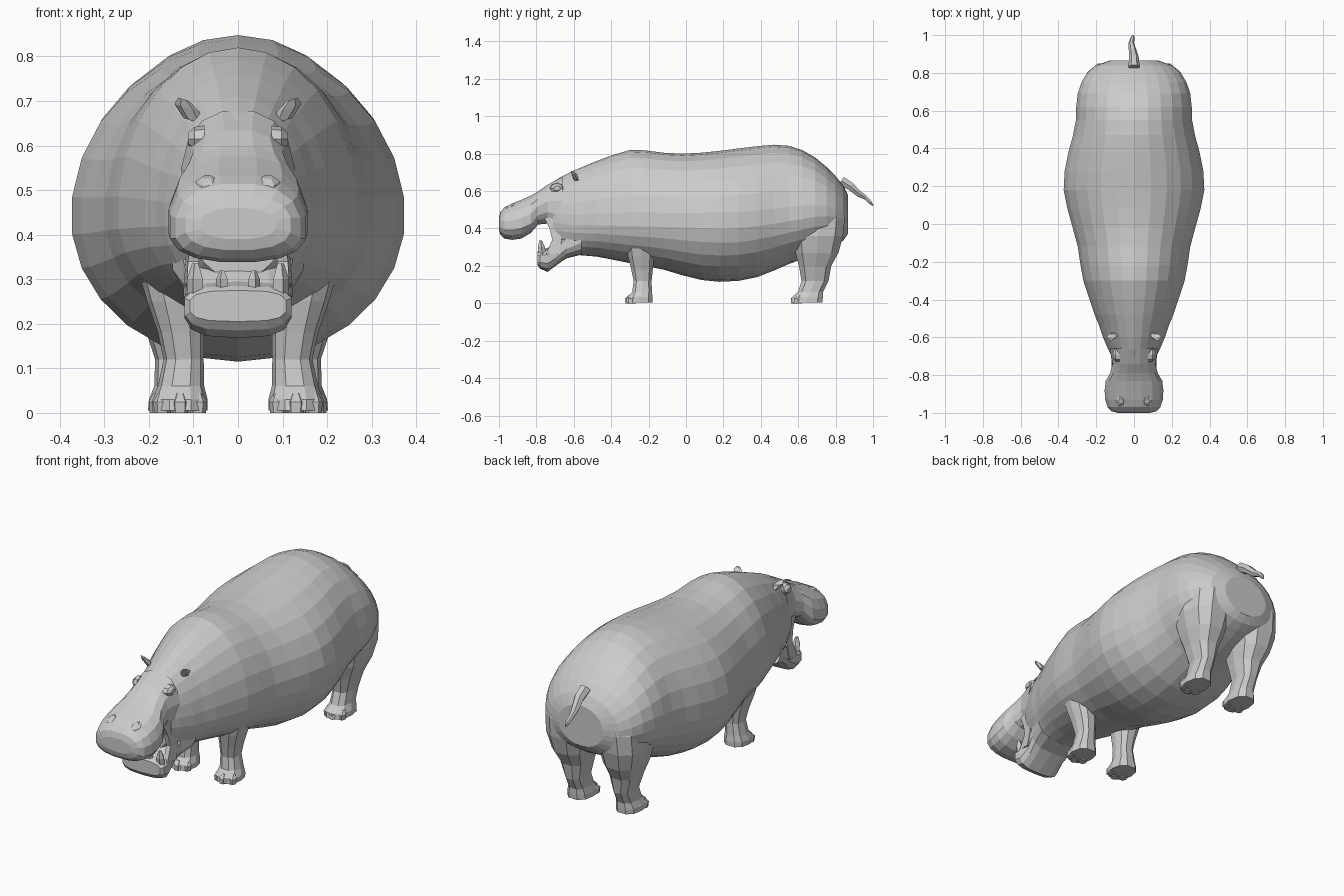
import bpy, bmesh
from math import sin, cos, pi, copysign
from mathutils import Vector


def make(name, rings, cap_start=True, cap_end=True):
    """Skin a list of equal-length point rings into one flat-shaded object."""
    bm = bmesh.new()
    vs = [[bm.verts.new(p) for p in r] for r in rings]
    n = len(vs[0])
    for a, b in zip(vs, vs[1:]):
        for i in range(n):
            j = (i + 1) % n
            bm.faces.new((a[i], a[j], b[j], b[i]))
    if cap_start:
        bm.faces.new(vs[0])
    if cap_end:
        bm.faces.new(vs[-1])
    bmesh.ops.recalc_face_normals(bm, faces=bm.faces)
    me = bpy.data.meshes.new(name)
    bm.to_mesh(me)
    bm.free()
    ob = bpy.data.objects.new(name, me)
    bpy.context.collection.objects.link(ob)
    return ob


def power(v, e):
    return copysign(abs(v) ** e, v)


def y_ring(y, low, high, half, mid, n=26, e=1.0, slant=0.0):
    """Upright cross-section with its widest point at height mid."""
    pts = []
    for i in range(n):
        a = 2 * pi * (i + 0.5) / n
        s, c = power(sin(a), e), power(cos(a), e)
        z = mid + s * ((high - mid) if s > 0 else (mid - low))
        pts.append((half * c, y + slant * (z - mid), z))
    return pts


def z_ring(side, z, x, y, hx, hy, n=10):
    """Level cross-section of a leg."""
    return [(side * (x + hx * power(cos(2 * pi * i / n), 0.8)),
             y + hy * power(sin(2 * pi * i / n), 0.8), z) for i in range(n)]


# Barrel body, neck and back of the head: y, bottom, top, half width, widest z
body = [
    (-0.71, .30, .65, .115, .45), (-0.67, .27, .675, .135, .45),
    (-0.60, .26, .71, .165, .44), (-0.54, .255, .735, .185, .44),
    (-0.48, .25, .76, .21, .44), (-0.40, .235, .79, .237, .44),
    (-0.30, .215, .82, .27, .44), (-0.22, .20, .818, .285, .44),
    (-0.12, .18, .805, .30, .44), (-0.02, .15, .80, .327, .44),
    (0.08, .125, .805, .355, .44), (0.18, .115, .815, .375, .44),
    (0.28, .12, .828, .37, .44), (0.38, .14, .84, .35, .45),
    (0.47, .175, .848, .325, .46), (0.55, .21, .842, .31, .47),
    (0.62, .235, .82, .308, .48), (0.69, .26, .78, .30, .49),
    (0.75, .285, .73, .28, .49), (0.80, .31, .68, .25, .48),
    (0.84, .335, .63, .205, .47), (0.865, .37, .58, .13, .47),
]
make("body", [y_ring(*r) for r in body])

# Upper snout with a broad, drooping muzzle
snout = [
    (-0.66, .38, .68, .13, .50), (-0.74, .425, .636, .115, .51),
    (-0.79, .42, .60, .128, .49), (-0.83, .375, .578, .152, .44),
    (-0.88, .345, .556, .158, .42), (-0.93, .338, .535, .155, .41),
    (-0.97, .345, .515, .142, .41), (-0.992, .365, .49, .12, .42),
    (-1.0, .39, .46, .085, .42),
]
make("upper_snout", [y_ring(*r, n=16, e=0.8) for r in snout], cap_start=False)

# Dropped lower jaw
jaw = [
    (-0.56, .26, .42, .15, .36), (-0.64, .24, .39, .125, .32),
    (-0.69, .205, .335, .115, .27), (-0.74, .168, .295, .122, .24),
    (-0.78, .185, .285, .122, .24), (-0.795, .205, .275, .11, .24),
]
make("lower_jaw", [y_ring(*r, n=14, e=0.65) for r in jaw], cap_start=False)

for side, tag in ((-1, "left"), (1, "right")):
    # Raised cheek wall linking the jaw with the mouth corner
    make("mouth_corner_" + tag,
         [[(side * (x + dx), y + dy, z)
           for dx, dy in ((-.012, -w), (.012, -w), (.018, w), (-.012, w))]
          for x, y, z, w in ((.105, -.715, .26, .035), (.10, -.69, .34, .025),
                             (.095, -.70, .40, .03), (.09, -.72, .46, .04))])

    # Front leg with a toe-forward foot: z, x, y, half x, half y
    front = [(.005, .13, -.25, .062, .075), (.03, .13, -.248, .062, .073),
             (.06, .128, -.235, .052, .055), (.12, .122, -.232, .045, .05),
             (.18, .128, -.235, .052, .06), (.25, .138, -.24, .066, .072),
             (.34, .15, -.24, .08, .085)]
    make("front_leg_" + tag, [z_ring(side, *r) for r in front], cap_end=False)

    # Hind leg widening into the thigh
    hind = [(.005, .14, .645, .062, .088), (.03, .14, .648, .06, .087),
            (.06, .138, .665, .05, .07), (.12, .138, .69, .048, .075),
            (.20, .142, .69, .07, .09), (.27, .148, .70, .095, .12),
            (.36, .15, .705, .118, .14), (.46, .145, .71, .12, .145),
            (.56, .12, .71, .09, .12)]
    make("hind_leg_" + tag, [z_ring(side, *r) for r in hind], cap_end=False)

    # Toes
    for leg, y0, x0 in (("front", -.305, .13), ("hind", .582, .14)):
        for k in (-1, 0, 1):
            y = y0 + .018 * abs(k)
            make(f"{leg}_toe_{tag}_{k + 2}",
                 [z_ring(side, z, x0 + .04 * k, y + dy, r, r * 1.2, 6)
                  for z, r, dy in ((0, .018, 0), (.025, .02, 0), (.045, .01, .01))])

    # Ear: small cupped leaf standing out behind the eye
    ear = [(.10, -.585, .655, .022), (.115, -.595, .685, .028), (.122, -.61, .704, .012)]
    make("ear_" + tag,
         [[(side * (x + r * cos(t * pi / 3)), y + .55 * r * sin(t * pi / 3),
            z + .3 * r * cos(t * pi / 3)) for t in range(6)] for x, y, z, r in ear])

    # Brow and eye bump
    eye = [(.075, .04), (.098, .036), (.112, .018)]
    make("eye_" + tag,
         [[(side * x, -.69 + r * cos(t * pi / 4), .615 + .75 * r * sin(t * pi / 4))
           for t in range(8)] for x, r in eye])

    # Nostril mound
    make("nostril_" + tag,
         [[(side * (.068 + r * cos(t * pi / 3)), -.935 + 1.2 * r * sin(t * pi / 3),
            z - .4 * r * sin(t * pi / 3) * -1) for t in range(6)]
          for z, r in ((.49, .034), (.52, .026), (.53, .012))], cap_start=False)

    # Lower tusk and incisor
    for part, x, r, top in (("tusk", .095, .02, .335), ("incisor", .035, .014, .32)):
        make(f"{part}_{tag}",
             [[(side * (x + w * cos(t * pi / 2.5)), -.765 - dy + w * sin(t * pi / 2.5), z)
               for t in range(5)]
              for z, w, dy in ((.25, r, 0), (.30, r, .008), (top, r * .4, .012))])

# Short tail with a flattened, kinked tip
path = [(0, .83, .655, .03), (0, .88, .625, .026), (-.008, .925, .585, .02),
        (-.014, .96, .565, .014), (-.008, .985, .54, .012), (-.005, 1.0, .522, .003)]
make("tail", [[(x + w * cos(t * pi / 3), y + .5 * w * sin(t * pi / 3),
                z + .8 * w * sin(t * pi / 3)) for t in range(6)] for x, y, z, w in path])
